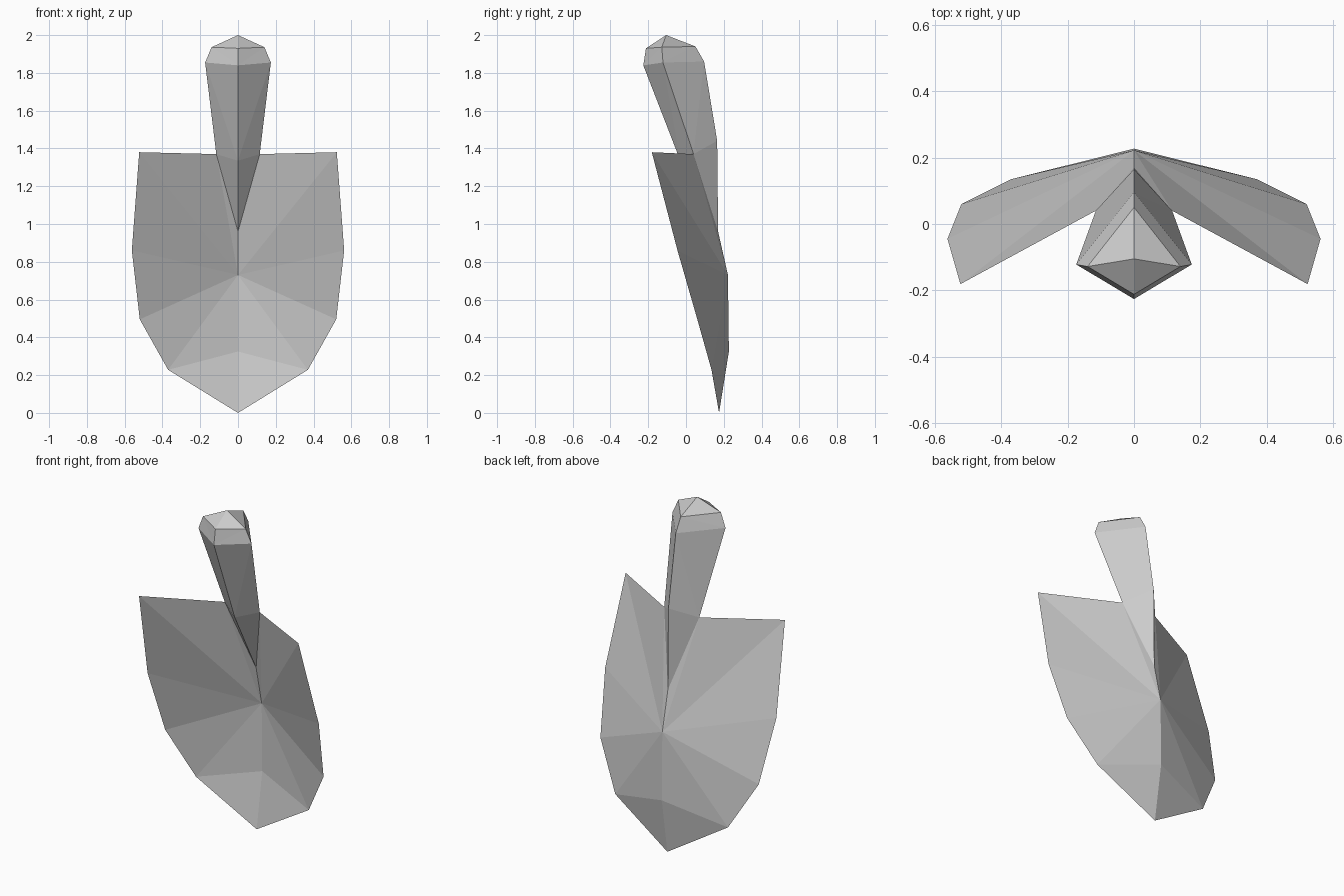
import bpy, bmesh

if "Cube" in bpy.data.objects:
    bpy.data.objects.remove(bpy.data.objects["Cube"])

grey = bpy.data.materials.new("plain grey")
grey.diffuse_color = (0.6, 0.6, 0.6, 1)
grey.use_nodes = True
grey.node_tree.nodes["Principled BSDF"].inputs["Base Color"].default_value = grey.diffuse_color


def mirrored_part(name, verts, faces, closed):
    """Right half from points and faces, mirrored across x."""
    bm = bmesh.new()
    vs = [bm.verts.new(v) for v in verts]
    for f in faces:
        bm.faces.new([vs[i] for i in f])
    mesh = bpy.data.meshes.new(name)
    if closed:
        bmesh.ops.recalc_face_normals(bm, faces=bm.faces)
        # the half shell is open, so check the direction against +x
        if sum(f.normal.x * f.calc_area() for f in bm.faces) < 0:
            bmesh.ops.reverse_faces(bm, faces=bm.faces)
    bm.to_mesh(mesh)
    bm.free()
    mesh.materials.append(grey)
    obj = bpy.data.objects.new(name, mesh)
    bpy.context.collection.objects.link(obj)
    mod = obj.modifiers.new("mirror", 'MIRROR')
    mod.use_clip = True
    return obj


# Blade: thin folded sheet, fanned from the ridge point in the middle
centre = (0, 0.222, 0.73)
outline = [(0, 0.227, 0.325), (0.37, 0.135, 0.228), (0.52, 0.06, 0.495),
           (0.562, -0.045, 0.86), (0.523, -0.181, 1.38),
           (0.115, 0.04, 1.37), (0, 0.17, 0.96)]
tip = (0, 0.175, 0)
n = len(outline)
fan = [(0, i, i + 1) for i in range(1, n)]
mirrored_part("blade", [centre] + outline + [tip], fan + [(1, n + 1, 2)], False)

# Handle: diamond section, each ring given as front, side and back point
rings = [[(0, -0.03, 1.335), (0.115, 0.04, 1.37), (0, 0.165, 1.44)],
         [(0, -0.226, 1.84), (0.174, -0.122, 1.855), (0, 0.096, 1.86)],
         [(0, -0.212, 1.93), (0.14, -0.128, 1.936), (0, 0.05, 1.94)]]
points = [(0, 0.17, 0.96)] + [p for r in rings for p in r] + [(0, -0.105, 2.0)]
top = len(points) - 1
faces = []
for j in range(2):
    faces.append((0, 2 + j, 1 + j))                        # lower point
    for r in (1, 4):                                       # shaft and knob
        a, b = r + j, r + j + 1
        faces += [(a, b, b + 3), (a, b + 3, a + 3)]
    faces.append((7 + j, 8 + j, top))                      # cap
mirrored_part("handle", points, faces, True)
